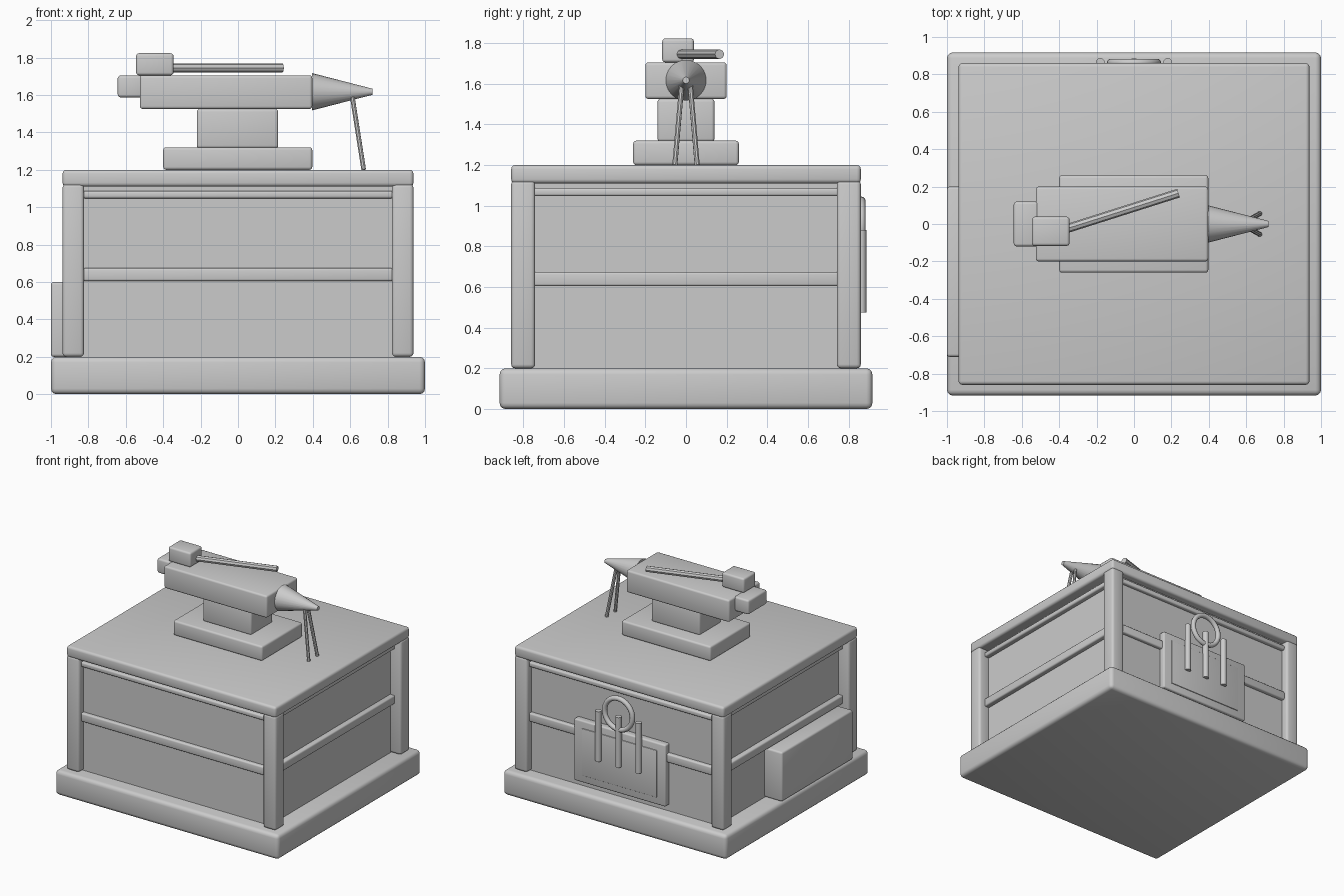
import bpy, bmesh, math
from mathutils import Vector

if "Cube" in bpy.data.objects:
    bpy.data.objects.remove(bpy.data.objects["Cube"])

grey = bpy.data.materials.new("plain_grey")
grey.diffuse_color = (0.6, 0.6, 0.6, 1)
grey.use_nodes = True
grey.node_tree.nodes["Principled BSDF"].inputs["Base Color"].default_value = grey.diffuse_color


def finish(ob, name):
    ob.name = name
    ob.data.materials.append(grey)
    bpy.ops.object.select_all(action='DESELECT')
    ob.select_set(True)
    bpy.context.view_layer.objects.active = ob
    bpy.ops.object.shade_smooth_by_angle(angle=math.radians(40))
    return ob


def box(name, x0, x1, y0, y1, z0, z1, bevel=0.015):
    """Rounded box from its extents."""
    me = bpy.data.meshes.new(name)
    bm = bmesh.new()
    bmesh.ops.create_cube(bm, size=1)
    for v in bm.verts:
        v.co = Vector(((x0 + x1) / 2 + v.co.x * (x1 - x0),
                       (y0 + y1) / 2 + v.co.y * (y1 - y0),
                       (z0 + z1) / 2 + v.co.z * (z1 - z0)))
    if bevel:
        bmesh.ops.bevel(bm, geom=bm.edges[:], offset=bevel, segments=3,
                        profile=0.5, affect='EDGES')
    bm.to_mesh(me)
    bm.free()
    ob = bpy.data.objects.new(name, me)
    bpy.context.collection.objects.link(ob)
    return finish(ob, name)


def rod(name, a, b, r0, r1=None, sides=12):
    """Cylinder or cone between two points."""
    a, b = Vector(a), Vector(b)
    d = b - a
    bpy.ops.mesh.primitive_cone_add(
        vertices=sides, radius1=r0, radius2=r0 if r1 is None else r1,
        depth=d.length, location=(a + b) / 2,
        rotation=d.to_track_quat('Z', 'Y').to_euler())
    return finish(bpy.context.object, name)


# Plinth, inner body and table top
box("plinth", -1, 1, -0.917, 0.917, 0, 0.2, 0.03)
box("body", -0.845, 0.845, -0.80, 0.80, 0.19, 1.15, 0)
box("table_top", -0.938, 0.938, -0.86, 0.86, 1.11, 1.2, 0.02)

# Corner posts
for sx in (-1, 1):
    for sy in (-1, 1):
        x, y = sorted((sx * 0.938, sx * 0.823)), sorted((sy * 0.86, sy * 0.742))
        box("corner_post", *x, *y, 0.2, 1.125, 0.02)

# Rails between the posts, middle and top
for z0, z1 in ((0.604, 0.674), (1.047, 1.087)):
    for s in (-1, 1):
        box("long_rail", -0.83, 0.83, *sorted((s * 0.77, s * 0.83)), z0, z1, 0.012)
        box("side_rail", *sorted((s * 0.81, s * 0.885)), -0.75, 0.75, z0, z1, 0.012)

# Storage box on the left side
box("side_box", -1, -0.83, -0.71, 0.2, 0.2, 0.6, 0.015)

# Tool board on the back with raised inner panel, three tools and a ring
box("tool_board", -0.41, 0.41, 0.79, 0.85, 0.25, 0.75, 0.012)
box("tool_board_panel", -0.335, 0.335, 0.84, 0.856, 0.31, 0.69, 0.004)
for x in (-0.18, 0, 0.18):
    rod("hanging_tool", (x, 0.863, 0.475), (x, 0.863, 0.88), 0.024)
bpy.ops.mesh.primitive_torus_add(
    major_radius=0.125, minor_radius=0.02, major_segments=32, minor_segments=10,
    location=(0, 0.863, 0.9), rotation=(math.pi / 2, 0, 0))
finish(bpy.context.object, "hanging_ring")

# Anvil
box("anvil_foot", -0.4, 0.397, -0.26, 0.26, 1.2, 1.32, 0.015)
box("anvil_waist", -0.22, 0.215, -0.14, 0.14, 1.315, 1.525, 0.015)
box("anvil_body", -0.525, 0.397, -0.2, 0.2, 1.525, 1.705, 0.015)
box("anvil_heel", -0.643, -0.51, -0.12, 0.12, 1.587, 1.704, 0.015)
rod("anvil_horn", (0.395, 0, 1.617), (0.72, 0, 1.617), 0.1, 0.016, 24)

# Tongs leaning against the horn
for s in (-1, 1):
    rod("tongs_arm", (0.605, s * 0.018, 1.63), (0.672, s * 0.055, 1.2), 0.013, sides=8)

# Hammer lying on the anvil
box("hammer_head", -0.545, -0.345, -0.117, 0.039, 1.705, 1.823, 0.015)
rod("hammer_handle", (-0.42, -0.044, 1.745), (0.238, 0.165, 1.745), 0.024, sides=8)
